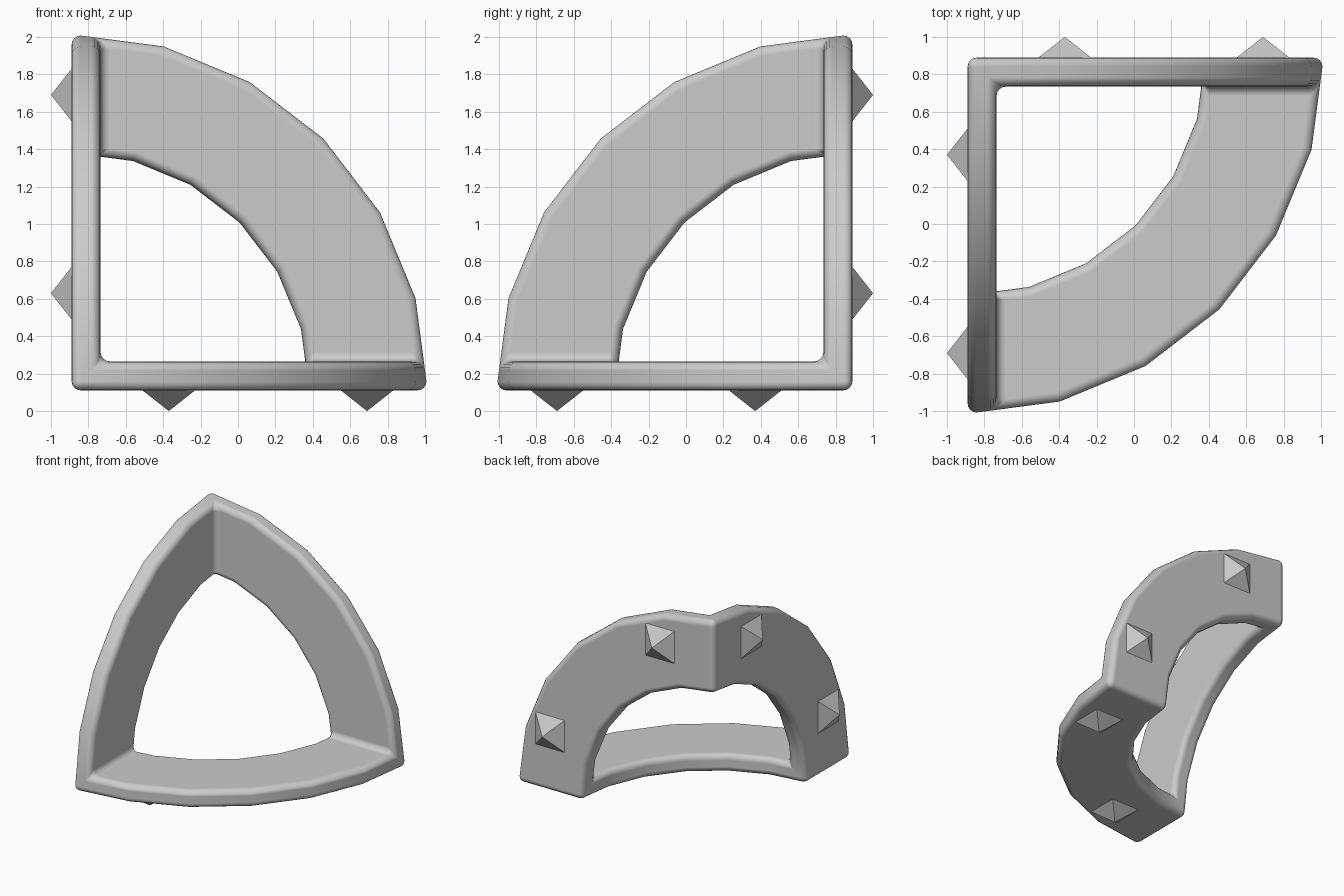
import bpy, bmesh, math
from mathutils import Vector

if "Cube" in bpy.data.objects:
    bpy.data.objects.remove(bpy.data.objects["Cube"])

R_OUT, R_IN, T = 1.904, 1.27, 0.155     # ring radii and plate thickness
STEPS = 6                               # 15 degree facets per quarter ring
CORNER = Vector((-0.89, 0.89, 0.11))    # point where the three planes meet


def place(k, u, v, w):
    """Map plate coordinates (two in-plane, one depth) of plate k to the world."""
    c = [0, 0, 0]
    c[k % 3], c[(k + 1) % 3], c[(k + 2) % 3] = u, v, w
    return CORNER + Vector((c[0], -c[1], c[2]))


def finish(bm, name):
    bmesh.ops.recalc_face_normals(bm, faces=bm.faces[:])
    me = bpy.data.meshes.new(name)
    bm.to_mesh(me)
    bm.free()
    ob = bpy.data.objects.new(name, me)
    bpy.context.collection.objects.link(ob)
    return ob


# Frame: three quarter rings mitred into one closed loop
bm = bmesh.new()
stations = []
half_step = math.tan(math.radians(45 / STEPS))
for k in range(3):
    for i in range(STEPS):
        a = math.radians(90 / STEPS * i)
        if i == 0:
            pts = [(R_OUT, 0, 0), (R_OUT - T * half_step, T, T),
                   (R_IN - T * half_step, T, T), (R_IN, 0, 0)]
        else:
            pts = [(r * math.cos(a), r * math.sin(a), w)
                   for r, w in ((R_OUT, 0), (R_OUT, T), (R_IN, T), (R_IN, 0))]
        stations.append([bm.verts.new(place(k, *p)) for p in pts])
for s, ring in enumerate(stations):
    nxt = stations[(s + 1) % len(stations)]
    for j in range(4):
        bm.faces.new((ring[j], ring[(j + 1) % 4], nxt[(j + 1) % 4], nxt[j]))
for f in bm.faces:
    f.smooth = True
frame = finish(bm, "corner_ring_frame")
bev = frame.modifiers.new("rounded_edges", 'BEVEL')
bev.width = 0.05
bev.segments = 4
bev.limit_method = 'ANGLE'
bev.angle_limit = math.radians(40)
bev.harden_normals = True

# Spikes: two square pyramids on the outside of every plate
for k in range(3):
    for n, (u, v) in enumerate(((0.52, 1.58), (1.58, 0.52))):
        bm = bmesh.new()
        h = 0.14
        base = [bm.verts.new(place(k, u + x * h, v + y * h, 0.0))
                for x, y in ((-1, -1), (1, -1), (1, 1), (-1, 1))]
        tip = bm.verts.new(place(k, u, v, -0.11))
        bm.faces.new(base)
        for j in range(4):
            bm.faces.new((base[j], base[(j + 1) % 4], tip))
        finish(bm, f"spike_{k}_{n}")
